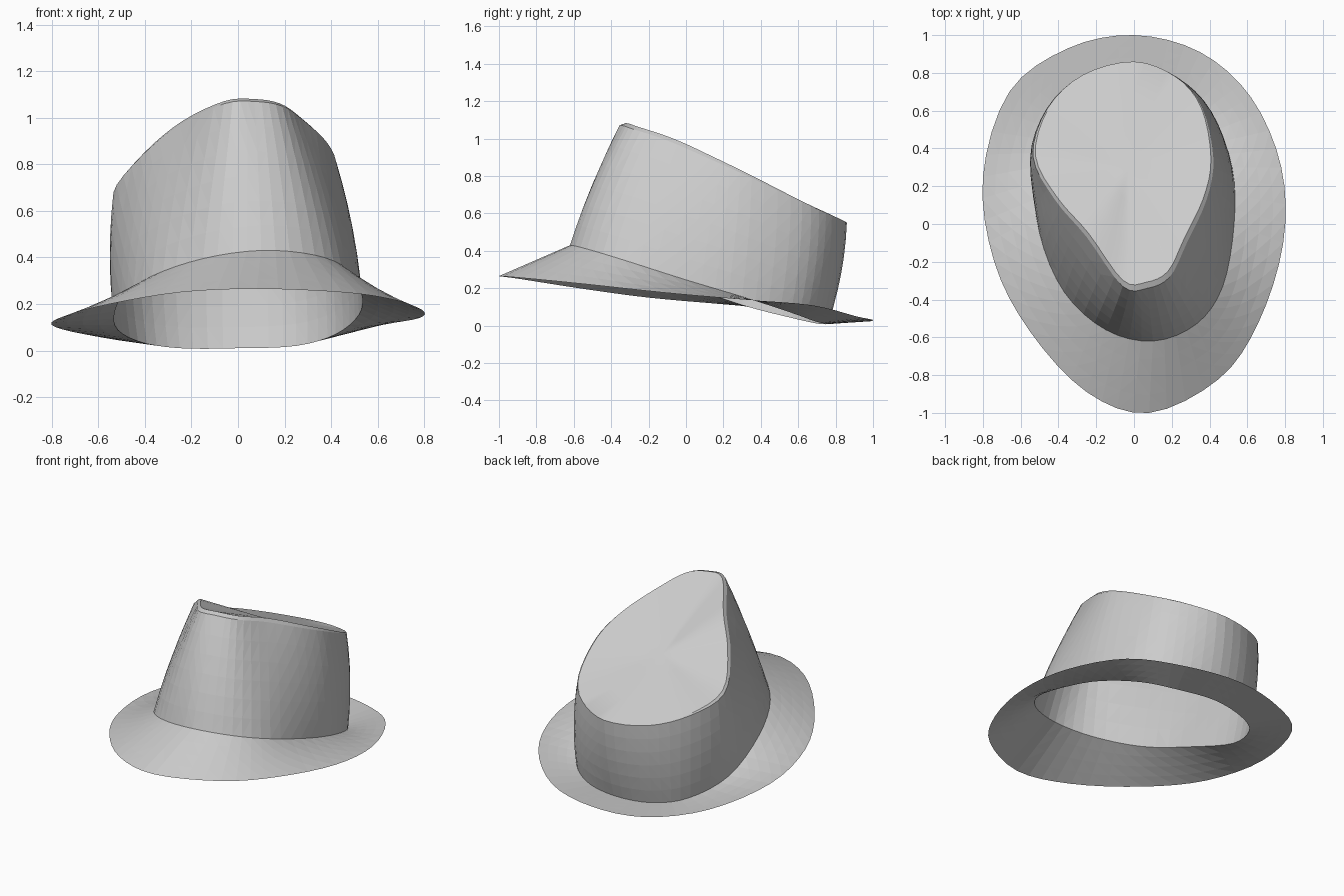
import bpy
import bmesh
from mathutils import Vector

cube = bpy.data.objects.get("Cube")
if cube:
    bpy.data.objects.remove(cube, do_unlink=True)

# Single felt colour
felt = bpy.data.materials.new("grey_felt")
felt.use_nodes = True
felt_colour = (0.6, 0.6, 0.6, 1)
felt.diffuse_color = felt_colour
felt.node_tree.nodes["Principled BSDF"].inputs["Base Color"].default_value = felt_colour

# Guide loops, each running from the front around the left, back and right
brim_edge = [
    (.08, -1, .265), (.45, -.82, .25), (.66, -.52, .22), (.79, -.1, .175),
    (.78, .3, .14), (.62, .67, .11), (.35, .91, .05), (0, 1, .03),
    (-.35, .93, .025), (-.66, .7, .07), (-.8, .25, .11), (-.74, -.2, .15),
    (-.55, -.57, .2), (-.25, -.89, .25)]
crown_base = [
    (.1, -.62, .43), (.33, -.53, .41), (.47, -.33, .35), (.53, 0, .245),
    (.52, .3, .155), (.42, .56, .07), (.25, .7, .02), (0, .76, .01),
    (-.25, .71, .01), (-.43, .57, .04), (-.53, .3, .11), (-.5, -.05, .23),
    (-.37, -.36, .32), (-.15, -.56, .395)]
crown_rim = [
    (.07, -.34, 1.07), (.19, -.28, 1.05), (.28, -.1, .99), (.385, .13, .89),
    (.42, .35, .79), (.36, .62, .66), (.22, .78, .59), (0, .86, .55),
    (-.27, .79, .56), (-.46, .61, .61), (-.535, .36, .68), (-.42, .13, .83),
    (-.25, -.07, .97), (-.06, -.33, 1.06)]


def smooth_loop(points, steps=4):
    """Closed Catmull-Rom curve through the guide points."""
    points = [Vector(p) for p in points]
    count = len(points)
    loop = []
    for i in range(count):
        a, b, c, d = (points[(i + k) % count] for k in (-1, 0, 1, 2))
        for s in range(steps):
            t = s / steps
            tangent_b, tangent_c = (c - a) / 2, (d - b) / 2
            cubic = 2 * (b - c) + tangent_b + tangent_c
            square = 3 * (c - b) - 2 * tangent_b - tangent_c
            loop.append(b + tangent_b * t + square * t * t + cubic * t ** 3)
    return loop


def blend(lower, upper, t, bulge=0):
    """Loop between two loops, optionally pushed outwards."""
    result = []
    for a, b in zip(lower, upper):
        p = a.lerp(b, t)
        outward = Vector((p.x, p.y - .1, 0)).normalized()
        result.append(p + outward * bulge * 4 * t * (1 - t))
    return result


def loft(name, loops, tip=None):
    """Skin successive loops, closing the last with a fan if a tip is given."""
    bm = bmesh.new()
    rings = [[bm.verts.new(p) for p in loop] for loop in loops]
    count = len(rings[0])
    for low, high in zip(rings, rings[1:]):
        for i in range(count):
            j = (i + 1) % count
            bm.faces.new((low[i], low[j], high[j], high[i]))
    if tip is not None:
        centre = bm.verts.new(tip)
        for i in range(count):
            bm.faces.new((rings[-1][i], rings[-1][(i + 1) % count], centre))
    bmesh.ops.triangulate(bm, faces=bm.faces[:])
    mesh = bpy.data.meshes.new(name)
    bm.to_mesh(mesh)
    bm.free()
    mesh.materials.append(felt)
    obj = bpy.data.objects.new(name, mesh)
    bpy.context.collection.objects.link(obj)
    return obj


edge, base, rim = (smooth_loop(g) for g in (brim_edge, crown_base, crown_rim))

# Sloping brim
loft("brim", [blend(edge, base, i / 4) for i in range(5)])

# Gently bulging crown wall, open underneath
loft("crown_wall", [blend(base, rim, i / 6, .02) for i in range(7)])

# Crown top: raised fold that fades towards the back, then a flat panel
centre = Vector((-.03, .3, .785))
fold = []
for p in rim:
    front = min(1, max(0, (.8 - p.y) / .8))
    fold.append(p.lerp(centre, .05 * front) + Vector((0, 0, .025 * front)))
panel = loft("crown_top", [rim, fold] + [blend(fold, [centre] * len(fold), t)
                                         for t in (.35, .7)], centre)
bpy.context.view_layer.objects.active = panel
panel.select_set(True)
bpy.ops.object.shade_smooth_by_angle(angle=.4)
